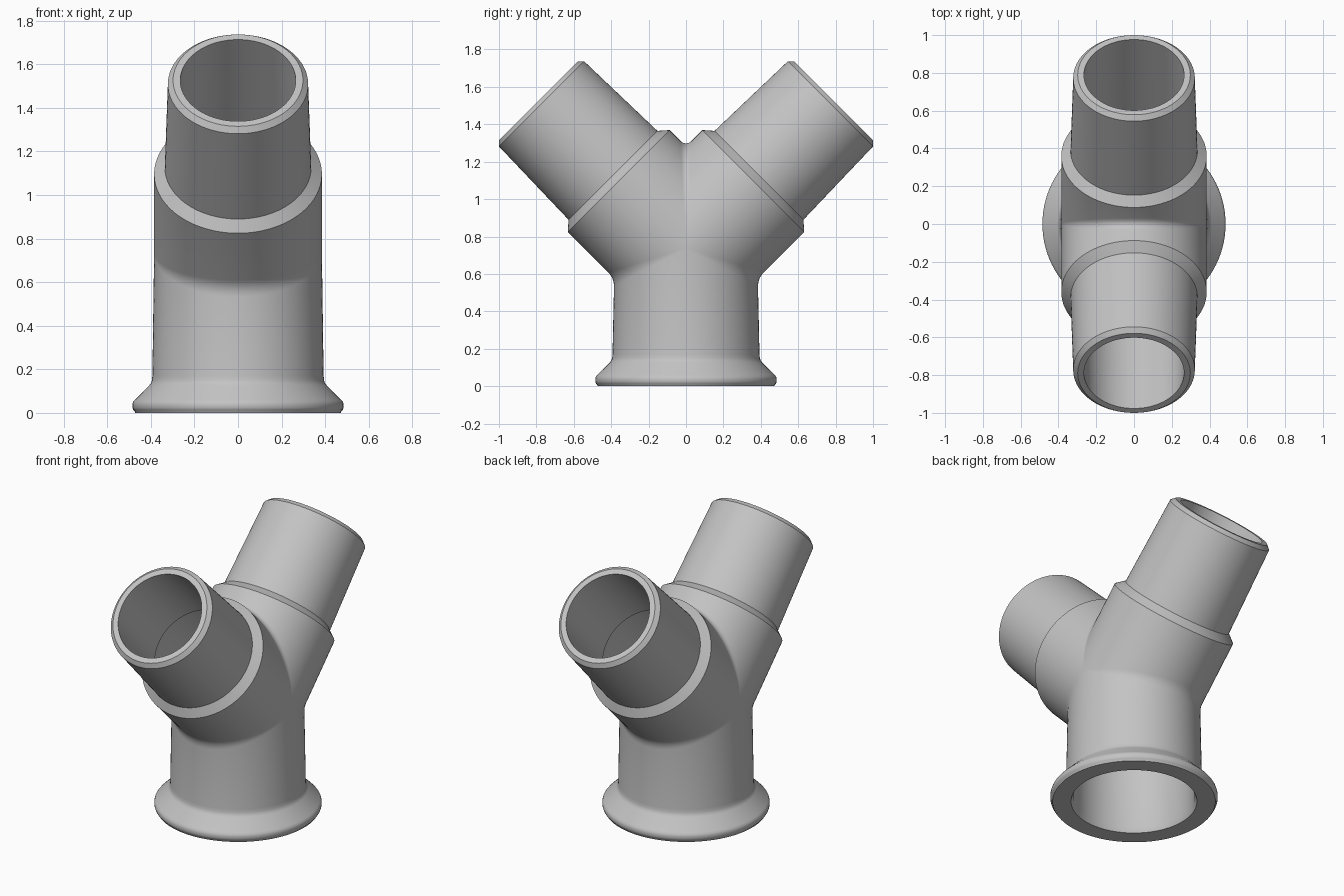
import bpy, bmesh, math
from mathutils import Vector

if "Cube" in bpy.data.objects:
    bpy.data.objects.remove(bpy.data.objects["Cube"])

SIDES = 96
CENTRE = Vector((0, 0, 0.737))          # point where the three pipe axes meet
C = math.sqrt(0.5)
T = math.tan(math.radians(22.5))
X = Vector((1, 0, 0))
UP = Vector((0, 0, 1))

bm = bmesh.new()


def branch(axis, side, neighbours, radius, fillet, profile):
    """Mitred tube leaving the centre; profile is (distance, radius) pairs.
    neighbours: (axis, miter slope) for the positive and negative side."""
    rings = []
    steps = [0.5, 0.375, 0.25, 0.125, 0] if fillet else [0]
    cols = []
    for i in range(SIDES):
        a = 2 * math.pi * i / SIDES
        cx, sn = math.cos(a), math.sin(a)
        other, slope = neighbours[0] if sn > 0 else neighbours[1]
        ring_dir = X * cx + side * sn
        seam = CENTRE + ring_dir * radius + axis * (radius * abs(sn) * slope)
        h = fillet * abs(sn)
        # rounded seam, shared half-way with the neighbouring branch
        col = [seam + axis * h * (1 - t) ** 2 + other * h * t * t for t in steps]
        col += [CENTRE + ring_dir * r + axis * d for d, r in profile]
        cols.append([bm.verts.new(p) for p in col])
    for i in range(SIDES):
        p, q = cols[i], cols[(i + 1) % SIDES]
        for j in range(len(p) - 1):
            bm.faces.new((p[j], q[j], q[j + 1], p[j + 1]))


def shell(radius, fillet, arm_profile, base_profile):
    arms = {s: Vector((0, s * C, C)) for s in (1, -1)}
    for s in (1, -1):
        branch(arms[s], Vector((0, -s * C, C)),
               [(arms[-s], 1), (-UP, T)], radius, fillet, arm_profile)
    branch(-UP, Vector((0, 1, 0)), [(arms[1], T), (arms[-1], T)], radius, fillet,
           [(CENTRE.z - z, r) for z, r in base_profile])


# outer wall: collar and spigot on each arm, flared foot on the stem
shell(0.385, 0.045,
      [(0.509, 0.385), (0.552, 0.336), (1.092, 0.322), (1.116, 0.298), (1.116, 0.265)],
      [(0.17, 0.393), (0.15, 0.395), (0.138, 0.399), (0.127, 0.407), (0.06, 0.474),
       (0.05, 0.482), (0.04, 0.485), (0.025, 0.485), (0.014, 0.481), (0.007, 0.474),
       (0.0, 0.472), (0.0, 0.365)])

# inner bore
shell(0.345, 0,
      [(0.50, 0.345), (0.57, 0.275), (1.116, 0.265)],
      [(0.03, 0.352), (0.0, 0.365)])

bmesh.ops.remove_doubles(bm, verts=bm.verts, dist=1e-5)
bmesh.ops.recalc_face_normals(bm, faces=bm.faces)
mesh = bpy.data.meshes.new("y_pipe_fitting")
bm.to_mesh(mesh)
bm.free()

fitting = bpy.data.objects.new("y_pipe_fitting", mesh)
bpy.context.collection.objects.link(fitting)
grey = bpy.data.materials.new("light grey")
grey.diffuse_color = (0.55, 0.55, 0.55, 1)
grey.use_nodes = True
grey.node_tree.nodes["Principled BSDF"].inputs["Base Color"].default_value = grey.diffuse_color
mesh.materials.append(grey)

bpy.context.view_layer.objects.active = fitting
fitting.select_set(True)
bpy.ops.object.shade_smooth_by_angle(angle=math.radians(30))
